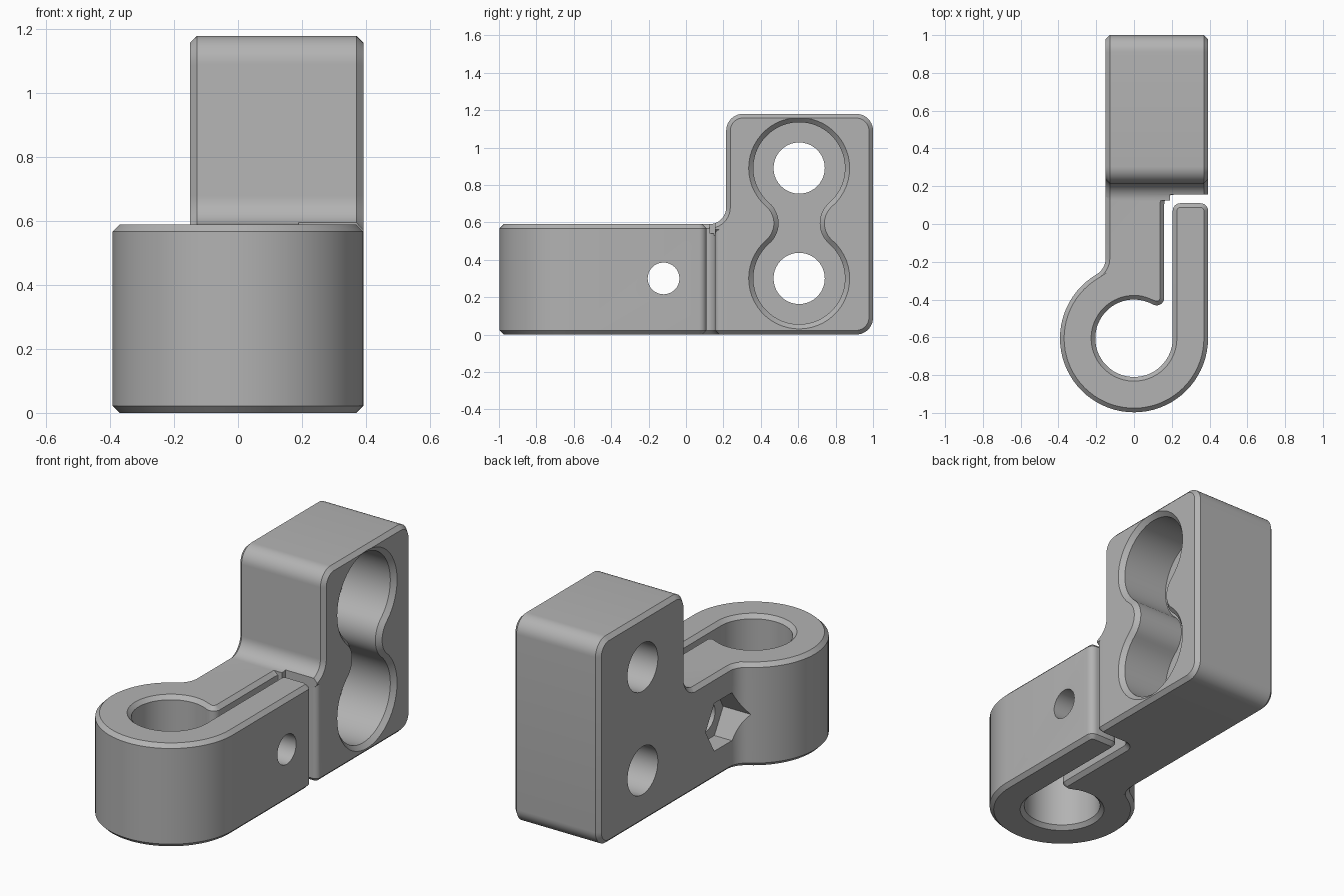
import bpy, bmesh, math

if "Cube" in bpy.data.objects:
    bpy.data.objects.remove(bpy.data.objects["Cube"])

C = 0.022                      # chamfer width
W0, W1 = -0.15, 0.392          # block left and right faces


def arc(cx, cy, r, a0, a1, n=10):
    """Points on an arc, degrees, either direction."""
    return [(cx + r * math.cos(math.radians(a0 + (a1 - a0) * i / n)),
             cy + r * math.sin(math.radians(a0 + (a1 - a0) * i / n)))
            for i in range(n + 1)]


def inset(pts, d):
    """Mitred inward offset of a counter-clockwise outline."""
    out = []
    for i, (x, y) in enumerate(pts):
        (ax, ay), (bx, by) = pts[i - 1], pts[(i + 1) % len(pts)]
        l1, l2 = math.hypot(x - ax, y - ay), math.hypot(bx - x, by - y)
        n1 = (-(y - ay) / l1, (x - ax) / l1)
        n2 = (-(by - y) / l2, (bx - x) / l2)
        k = d / (1 + n1[0] * n2[0] + n1[1] * n2[1])
        out.append((x + (n1[0] + n2[0]) * k, y + (n1[1] + n2[1]) * k))
    return out


def prism(name, pts, levels, axis):
    """Stack an outline along z or x; levels are (height, inset)."""
    clean = [p for i, p in enumerate(pts) if math.dist(p, pts[i - 1]) > 1e-4]
    bm = bmesh.new()
    rings = []
    for h, d in levels:
        ring = inset(clean, d) if d else clean
        rings.append([bm.verts.new((u, v, h) if axis == 'z' else (h, u, v))
                      for u, v in ring])
    n = len(clean)
    for lo, hi in zip(rings, rings[1:]):
        for i in range(n):
            j = (i + 1) % n
            bm.faces.new((lo[i], lo[j], hi[j], hi[i]))
    bm.faces.new(rings[0][::-1])
    bm.faces.new(rings[-1])
    me = bpy.data.meshes.new(name)
    bm.to_mesh(me)
    bm.free()
    ob = bpy.data.objects.new(name, me)
    bpy.context.collection.objects.link(ob)
    return ob


def combine(target, other, op):
    m = target.modifiers.new(op.lower(), 'BOOLEAN')
    m.operation, m.solver, m.object = op, 'EXACT', other
    bpy.context.view_layer.objects.active = target
    bpy.ops.object.modifier_apply(modifier=m.name)
    bpy.data.objects.remove(other, do_unlink=True)


def chamfered(lo, hi):
    return [(lo, C), (lo + C, 0), (hi - C, 0), (hi, C)]


# Split clamp ring with its neck and free arm
RY = -0.605
clamp = [(W0, 0.6)]
clamp += arc(-0.25, -0.181, 0.10, 0, -59.5)             # neck fillet
clamp += arc(0, RY, 0.392, 120.5, 360, 48)              # outer ring
clamp += arc(W1 - 0.04, 0.07, 0.04, 0, 90, 6)           # arm tip
clamp += arc(0.245, 0.07, 0.04, 90, 180, 6)
clamp += arc(0, RY, 0.205, 0, -299.34, 52)              # rod hole
clamp += arc(0.12, -0.391, 0.04, 240.66, 360, 8)        # lip
clamp += arc(0.21, 0.105, 0.05, 180, 90, 8)             # slot corner
clamp += arc(W1 - 0.03, 0.185, 0.03, -90, 0, 6)
clamp += [(W1, 0.6)]
bracket = prism("clamp_bracket", clamp, chamfered(0, 0.59), 'z')

# Tall mounting block with rounded corners and a foot fillet
block = [(0.2, 0)]
block += arc(0.91, 0.09, 0.09, -90, 0)
block += arc(0.91, 1.09, 0.09, 0, 90)
block += arc(0.305, 1.09, 0.09, 90, 180)
block += arc(0.125, 0.68, 0.09, 0, -90)
block += [(0.125, 0.54), (0.2, 0.54)]
block_ob = prism("mounting_block", block, chamfered(W0, W1), 'x')
combine(bracket, block_ob, 'UNION')

# Keep the slot open under the foot fillet
slot = [(0.19, 0.115), (0.5, 0.115), (0.5, 0.155), (0.19, 0.155)]
combine(bracket, prism("slot_cutter", slot, [(0.53, 0), (0.8, 0)], 'z'),
        'DIFFERENCE')

# Figure-eight pocket with a chamfered rim
PY, Z0, Z1, R, RF = 0.605, 0.30, 0.89, 0.245, 0.145
mid, half, d = (Z0 + Z1) / 2, (Z1 - Z0) / 2, 0.255
t = math.degrees(math.atan2(half, d))
pocket = arc(PY, Z1, R, -t, 180 + t, 40)
pocket += arc(PY - d, mid, RF, t, -t, 14)
pocket += arc(PY, Z0, R, 180 - t, 360 + t, 40)
pocket += arc(PY + d, mid, RF, 180 + t, 180 - t, 14)
combine(bracket, prism("pocket_cutter", pocket,
        [(0.08, 0), (W1 - 0.025, 0), (W1 + 0.01, -0.035)], 'x'), 'DIFFERENCE')

# Two mounting holes, the clamp screw hole and its hexagonal nut recess
for name, y, z, r, n, x0, x1 in (
        ("lower_hole_cutter", PY, Z0, 0.137, 40, -0.3, 0.2),
        ("upper_hole_cutter", PY, Z1, 0.137, 40, -0.3, 0.2),
        ("screw_hole_cutter", -0.12, 0.30, 0.085, 32, -0.5, 0.6),
        ("nut_recess_cutter", -0.12, 0.30, 0.158, 6, -0.5, -0.04)):
    ring = arc(y, z, r, 0, 360, n)[:-1]
    combine(bracket, prism(name, ring, [(x0, 0), (x1, 0)], 'x'), 'DIFFERENCE')

# Single grey material and sharp-edged smooth shading
grey = bpy.data.materials.new("plain grey")
grey.diffuse_color = (0.45, 0.45, 0.45, 1)
grey.use_nodes = True
grey.node_tree.nodes["Principled BSDF"].inputs["Base Color"].default_value = grey.diffuse_color
bracket.data.materials.clear()
bracket.data.materials.append(grey)
for p in bracket.data.polygons:
    p.material_index = 0
bpy.ops.object.select_all(action='DESELECT')
bracket.select_set(True)
bpy.context.view_layer.objects.active = bracket
bpy.ops.object.shade_smooth_by_angle(angle=math.radians(30))
